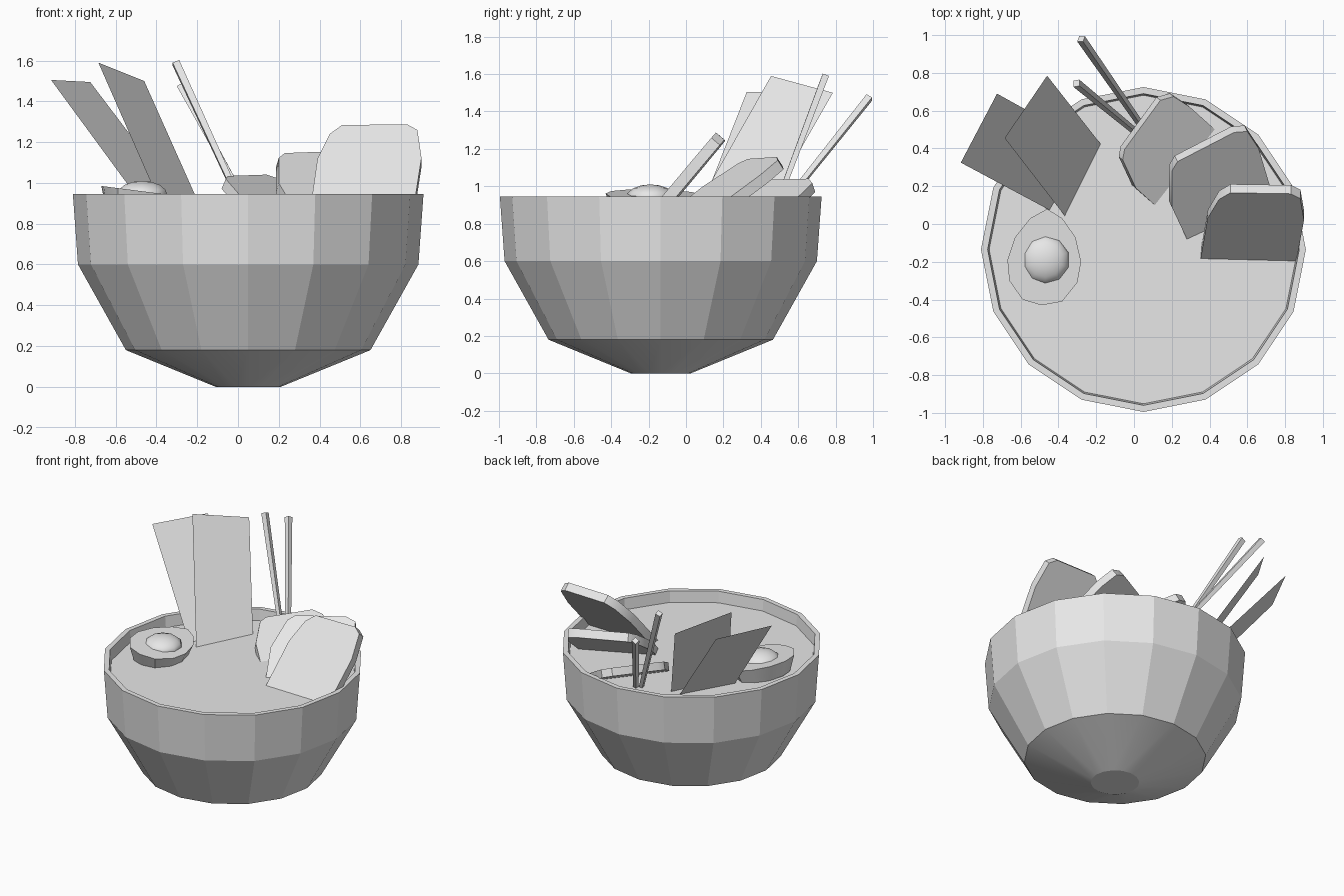
import bpy, bmesh, math
from mathutils import Vector

if "Cube" in bpy.data.objects:
    bpy.data.objects.remove(bpy.data.objects["Cube"], do_unlink=True)

clay = bpy.data.materials.new("light_grey")
clay.use_nodes = True
clay.diffuse_color = (0.8, 0.8, 0.8, 1)
clay.node_tree.nodes["Principled BSDF"].inputs["Base Color"].default_value = (0.8, 0.8, 0.8, 1)

CENTRE = Vector((0.05, -0.135, 0))
SOUP_Z = 0.865


def finish(name, bm, smooth_angle=None, fix_normals=True):
    if fix_normals:
        bmesh.ops.recalc_face_normals(bm, faces=bm.faces)
    mesh = bpy.data.meshes.new(name)
    bm.to_mesh(mesh)
    bm.free()
    mesh.materials.append(clay)
    obj = bpy.data.objects.new(name, mesh)
    bpy.context.collection.objects.link(obj)
    if smooth_angle:
        bpy.ops.object.select_all(action="DESELECT")
        obj.select_set(True)
        bpy.context.view_layer.objects.active = obj
        bpy.ops.object.shade_smooth_by_angle(angle=math.radians(smooth_angle))
    return obj


def bridge(bm, a, b):
    n = len(a)
    for i in range(n):
        j = (i + 1) % n
        bm.faces.new((a[i], a[j], b[j], b[i]))


def ring(bm, radius, z, sides=16):
    return [bm.verts.new(CENTRE + Vector((radius * math.cos(i * math.tau / sides),
                                          radius * math.sin(i * math.tau / sides), z)))
            for i in range(sides)]


def slab(name, outline, slope, thickness, base_z=SOUP_Z, back_scale=1.0):
    """Tilted slab: xy outline on a sloping plane, thickened downwards."""
    x0, y0 = outline[0]
    top = [Vector((x, y, base_z + slope[0] * (x - x0) + slope[1] * (y - y0))) for x, y in outline]
    normal = Vector((-slope[0], -slope[1], 1)).normalized()
    middle = sum(top, Vector()) / len(top)
    bm = bmesh.new()
    front = [bm.verts.new(p) for p in top]
    back = [bm.verts.new(middle + (p - middle) * back_scale - normal * thickness) for p in top]
    bridge(bm, front, back)
    bm.faces.new(front)
    bm.faces.new(back[::-1])
    return finish(name, bm, 30)


def sheet(name, corners):
    bm = bmesh.new()
    bm.faces.new([bm.verts.new(c) for c in corners])
    return finish(name, bm, fix_normals=False)


def stick(name, top, bottom):
    top, bottom = Vector(top), Vector(bottom)
    bm = bmesh.new()
    bmesh.ops.create_cone(bm, cap_ends=True, segments=4, radius1=0.018, radius2=0.025,
                          depth=(top - bottom).length)
    obj = finish(name, bm)
    obj.location = (top + bottom) / 2
    obj.rotation_euler = (top - bottom).to_track_quat("Z", "Y").to_euler()


# Faceted bowl with a rim and short inner wall
bm = bmesh.new()
profile = [(0.16, 0), (0.60, 0.18), (0.835, 0.60), (0.86, 0.945), (0.825, 0.945), (0.815, 0.85)]
rings = [ring(bm, r, z) for r, z in profile]
for a, b in zip(rings, rings[1:]):
    bridge(bm, a, b)
bm.faces.new(rings[0][::-1])
finish("bowl", bm, 15, fix_normals=False)

# Broth surface
bm = bmesh.new()
bm.faces.new(ring(bm, 0.818, SOUP_Z))
finish("broth", bm, fix_normals=False)

# Half egg and yolk
slab("egg_white", [(-0.67, -0.19), (-0.66, -0.30), (-0.59, -0.40), (-0.49, -0.43), (-0.38, -0.41),
                   (-0.30, -0.31), (-0.28, -0.20), (-0.31, -0.07), (-0.38, 0.03), (-0.46, 0.08),
                   (-0.55, 0.03), (-0.63, -0.07)], (-0.13, 0), 0.11, 0.985, 0.82)
bm = bmesh.new()
bmesh.ops.create_uvsphere(bm, u_segments=10, v_segments=8, radius=0.13)
yolk = finish("yolk", bm, 60)
yolk.location = (-0.47, -0.19, 0.94)
yolk.scale.z = 0.54

# Seaweed sheets
sheet("seaweed_front", [(-0.36, 0.035, 0.85), (-0.17, 0.415, 0.85), (-0.46, 0.785, 1.50), (-0.685, 0.455, 1.59)])
sheet("seaweed_back", [(-0.44, 0.07, 0.855), (-0.24, 0.42, 0.855), (-0.725, 0.69, 1.495), (-0.917, 0.325, 1.505)])

# Chopsticks
stick("chopstick_outer", (-0.28, 0.98, 1.475), (0.06, 0.49, 0.86))
stick("chopstick_inner", (-0.305, 0.745, 1.59), (0.03, 0.47, 0.86))

# Fanned meat slices
slab("meat_slice_back", [(0.11, 0.10), (0.215, 0.235), (0.44, 0.49), (0.295, 0.62), (0.21, 0.675),
                         (0.14, 0.655), (-0.05, 0.395), (-0.06, 0.34), (0.01, 0.19)],
     (-0.43, 0.34), 0.055)
slab("meat_slice_middle", [(0.28, -0.08), (0.71, 0.11), (0.72, 0.20), (0.66, 0.40), (0.60, 0.49),
                           (0.53, 0.485), (0.23, 0.33), (0.20, 0.28), (0.20, 0.09)],
     (-0.30, 0.65), 0.06)
slab("meat_slice_front", [(0.353, -0.183), (0.857, -0.21), (0.90, 0.02), (0.88, 0.135), (0.83, 0.16),
                          (0.51, 0.165), (0.45, 0.13), (0.39, 0.03)],
     (0.03, 1.19), 0.06)
